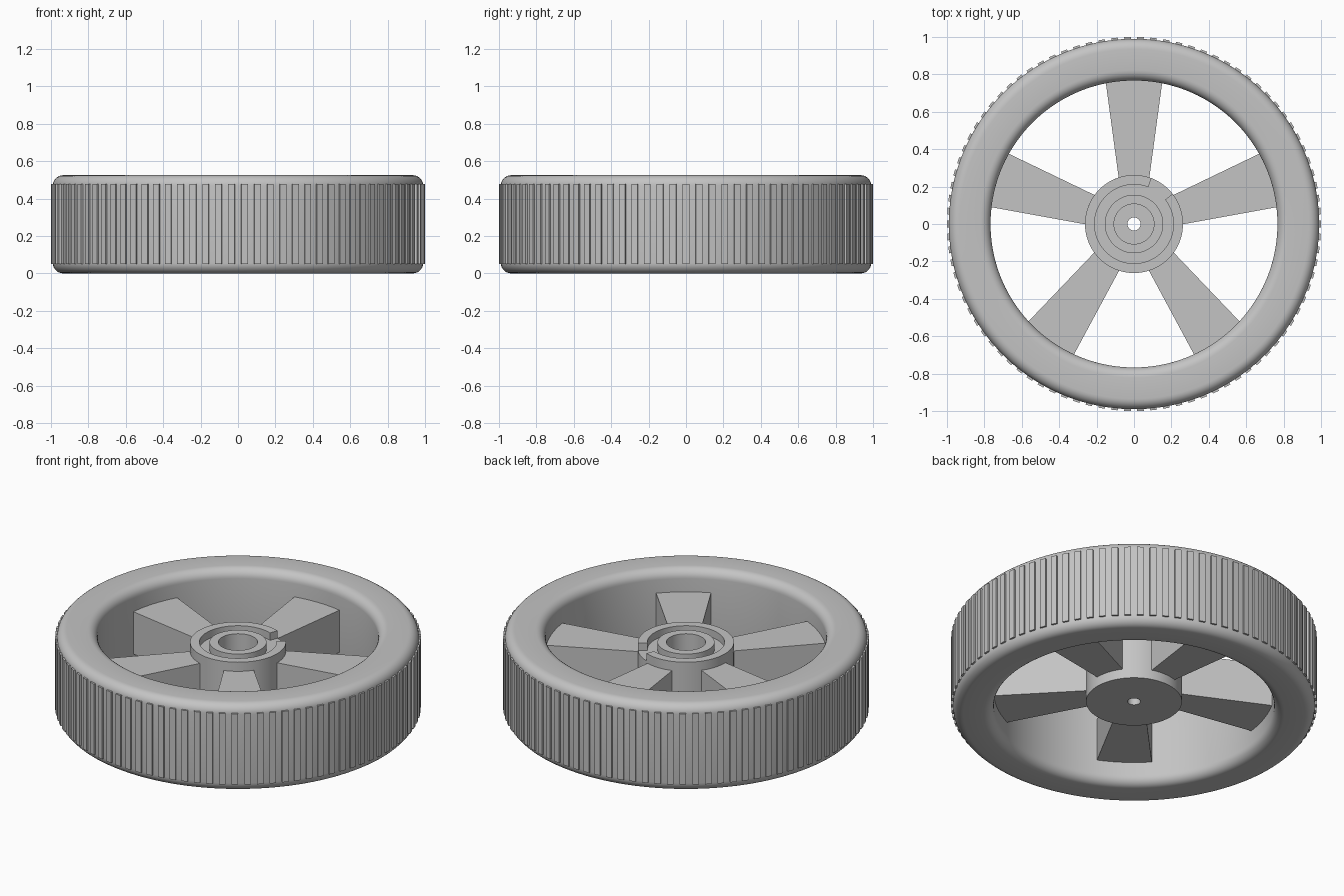
import bpy, bmesh, math
from mathutils import Matrix, Vector

if "Cube" in bpy.data.objects:
    bpy.data.objects.remove(bpy.data.objects["Cube"])

grey = bpy.data.materials.new("plain_grey")
grey.diffuse_color = (0.55, 0.55, 0.55, 1)
grey.use_nodes = True
grey.node_tree.nodes["Principled BSDF"].inputs["Base Color"].default_value = grey.diffuse_color


def finish(name, bm, smooth=False):
    bmesh.ops.recalc_face_normals(bm, faces=bm.faces)
    mesh = bpy.data.meshes.new(name)
    bm.to_mesh(mesh)
    bm.free()
    mesh.materials.append(grey)
    obj = bpy.data.objects.new(name, mesh)
    bpy.context.collection.objects.link(obj)
    if smooth:
        bpy.ops.object.select_all(action='DESELECT')
        obj.select_set(True)
        bpy.context.view_layer.objects.active = obj
        bpy.ops.object.shade_smooth_by_angle(angle=math.radians(30))
    return obj


def sweep(name, profile, steps, start=0, end=360):
    """Turn a closed (radius, z) profile about the z axis, capping partial turns."""
    bm = bmesh.new()
    full = end - start == 360
    rings = []
    for i in range(steps if full else steps + 1):
        a = math.radians(start + (end - start) * i / steps)
        rings.append([bm.verts.new((r * math.cos(a), r * math.sin(a), z)) for r, z in profile])
    n = len(profile)
    for i in range(steps):
        a, b = rings[i], rings[(i + 1) % len(rings)]
        for j in range(n):
            k = (j + 1) % n
            bm.faces.new((a[j], b[j], b[k], a[k]))
    if not full:
        bm.faces.new(rings[0])
        bm.faces.new(rings[-1])
    return finish(name, bm, True)


def add_prism(bm, corners, z0, z1, turn):
    """Upright prism from a four-point outline, turned about the z axis."""
    rot = Matrix.Rotation(turn, 3, 'Z')
    low, top = [[bm.verts.new(rot @ Vector((x, y, z))) for x, y in corners] for z in (z0, z1)]
    bm.faces.new(low[::-1])
    bm.faces.new(top)
    for j in range(4):
        k = (j + 1) % 4
        bm.faces.new((low[j], low[k], top[k], top[j]))


# Tyre: rectangular section with rounded corners
R_IN, R_OUT, H, F = 0.767, 0.99, 0.525, 0.055
section = []
for cx, cz, a0 in ((R_OUT - F, F, 270), (R_OUT - F, H - F, 0),
                   (R_IN + F, H - F, 90), (R_IN + F, F, 180)):
    for s in range(8):
        a = math.radians(a0 + 90 * s / 7)
        section.append((cx + F * math.cos(a), cz + F * math.sin(a)))
sweep("tyre", section, 180)

# Tread: narrow upright ribs around the tyre
bm = bmesh.new()
w = 0.0175
for i in range(90):
    add_prism(bm, ((0.96, -w), (1.0, -w), (1.0, w), (0.96, w)),
              0.05, 0.478, math.radians(4 * i))
finish("tread_ribs", bm)

# Spokes: five flaring arms
bm = bmesh.new()
for i in range(5):
    add_prism(bm, ((0.24, -0.081), (0.78, -0.154), (0.78, 0.154), (0.24, 0.081)),
              0.135, 0.39, math.radians(90 + 72 * i))
finish("spokes", bm)

# Hub: drum with a raised inner collar, deep bore and small axle hole
sweep("hub", [(0.035, 0.077), (0.262, 0.077), (0.262, 0.40), (0.156, 0.40),
              (0.156, 0.445), (0.107, 0.445), (0.107, 0.14), (0.035, 0.14)], 96)

# Hub rim: raised outer ring broken by one notch
sweep("hub_rim", [(0.211, 0.40), (0.262, 0.40), (0.262, 0.445), (0.211, 0.445)],
      88, 69, 398)
